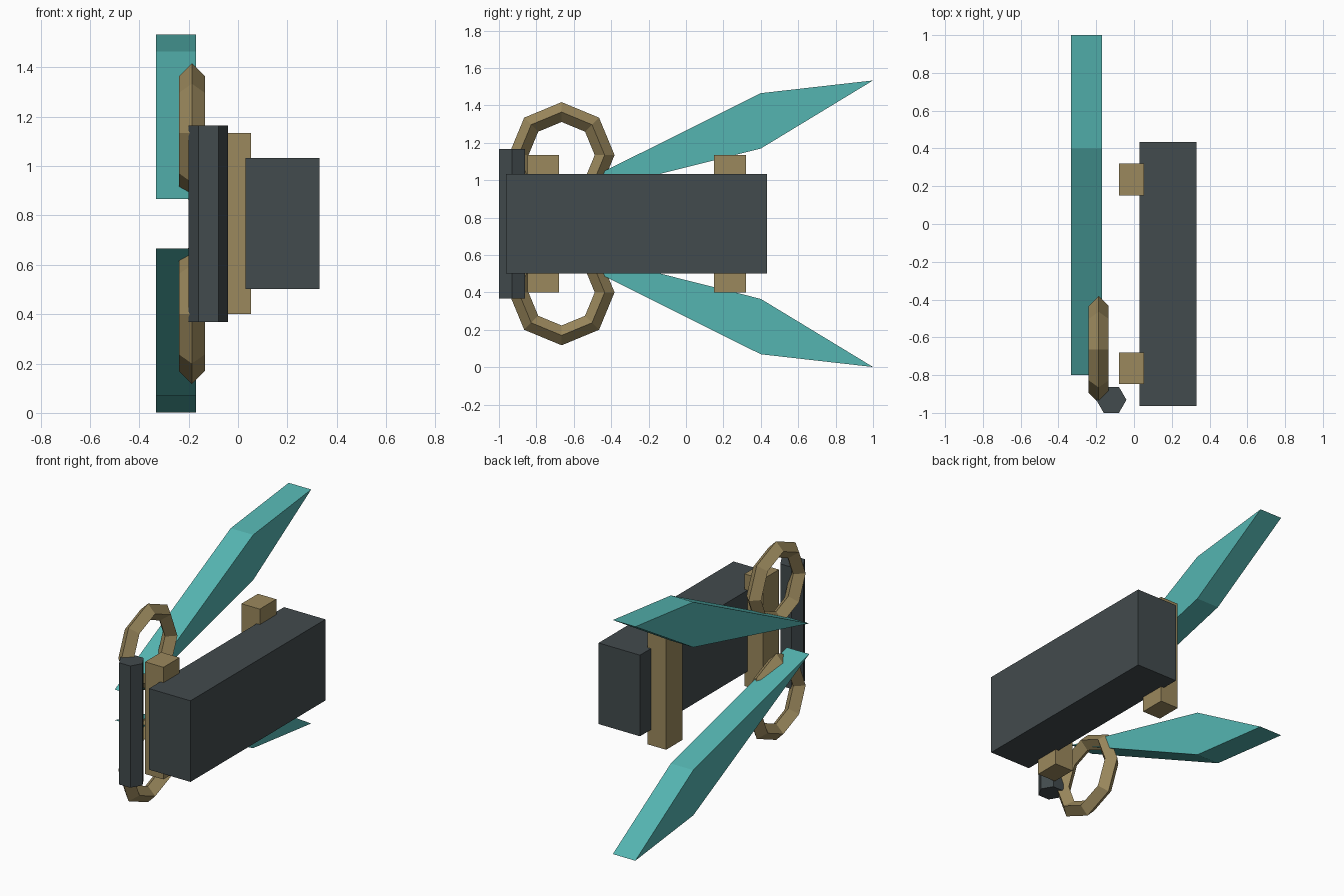
import bpy, bmesh, math

if "Cube" in bpy.data.objects:
    bpy.data.objects.remove(bpy.data.objects["Cube"])

MID_Z = 0.767  # the model is mirrored about this height


def material(name, rgb):
    m = bpy.data.materials.new(name)
    m.diffuse_color = (*rgb, 1)
    m.use_nodes = True
    m.node_tree.nodes["Principled BSDF"].inputs["Base Color"].default_value = m.diffuse_color
    return m


DARK = material("dark_grey", (0.055, 0.07, 0.075))
TAN = material("tan", (0.33, 0.25, 0.11))
TEAL = material("teal", (0.09, 0.46, 0.44))


def finish(obj, name, mat):
    obj.name = obj.data.name = name
    obj.data.materials.append(mat)


def box(name, x, y, z, mat):
    lo, hi = zip(x, y, z)
    bpy.ops.mesh.primitive_cube_add(size=1, location=[(a + b) / 2 for a, b in zip(lo, hi)])
    obj = bpy.context.object
    obj.scale = [b - a for a, b in zip(lo, hi)]
    bpy.ops.object.transform_apply(location=False, rotation=False, scale=True)
    finish(obj, name, mat)


def prism(name, profile, x0, x1, mat):
    """Extrude a (y, z) profile along x."""
    bm = bmesh.new()
    face = bm.faces.new([bm.verts.new((x0, y, z)) for y, z in profile])
    ext = bmesh.ops.extrude_face_region(bm, geom=[face])["geom"]
    verts = [v for v in ext if isinstance(v, bmesh.types.BMVert)]
    bmesh.ops.translate(bm, verts=verts, vec=(x1 - x0, 0, 0))
    bmesh.ops.recalc_face_normals(bm, faces=bm.faces)
    mesh = bpy.data.meshes.new(name)
    bm.to_mesh(mesh)
    bm.free()
    obj = bpy.data.objects.new(name, mesh)
    bpy.context.collection.objects.link(obj)
    finish(obj, name, mat)


# Main block and the two straps behind it
box("main_block", (0.03, 0.33), (-0.963, 0.433), (0.502, 1.033), DARK)
box("front_strap", (-0.08, 0.053), (-0.847, -0.68), (0.4, 1.134), TAN)
box("rear_strap", (-0.08, 0.053), (0.15, 0.32), (0.4, 1.134), TAN)

# Upright hexagonal bar
bpy.ops.mesh.primitive_cylinder_add(vertices=6, radius=0.08, depth=0.797,
                                    location=(-0.12, -0.931, MID_Z),
                                    rotation=(0, 0, math.radians(30)))
finish(bpy.context.object, "hex_bar", DARK)

# Mirrored ring and blade, above and below the middle
BLADE = [(-0.8, 0.1), (0.4, 0.402), (1.0, 0.766), (0.4, 0.698)]
for side, s in (("upper", 1), ("lower", -1)):
    bpy.ops.mesh.primitive_torus_add(major_segments=8, minor_segments=4,
                                     major_radius=0.23, minor_radius=0.053,
                                     location=(-0.187, -0.665, MID_Z + s * 0.367),
                                     rotation=(0, math.pi / 2, 0))
    finish(bpy.context.object, side + "_ring", TAN)
    prism(side + "_blade", [(y, MID_Z + s * h) for y, h in BLADE], -0.333, -0.17, TEAL)
